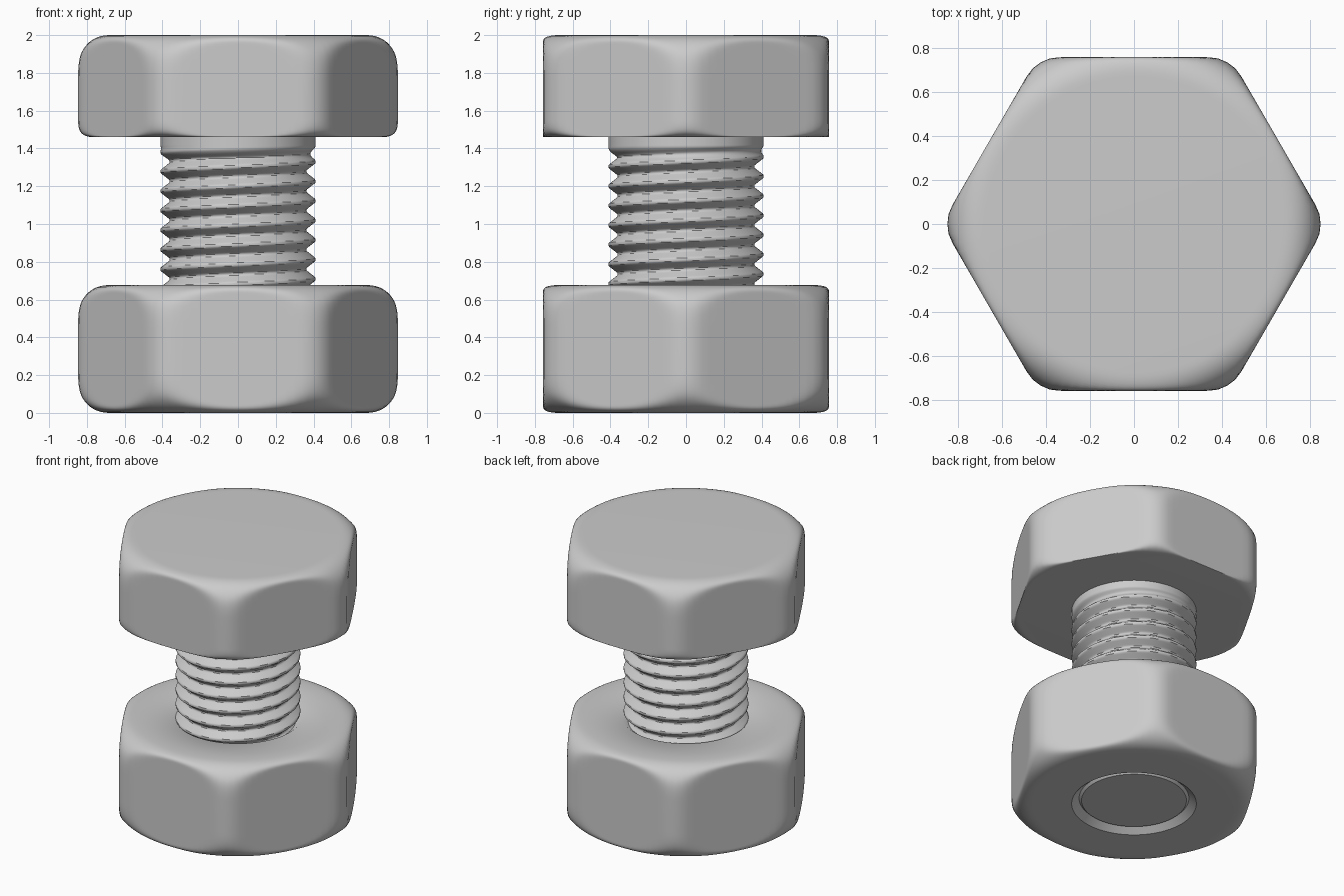
import bpy, bmesh, math

if "Cube" in bpy.data.objects:
    bpy.data.objects.remove(bpy.data.objects["Cube"])

SEG = 120
APOTHEM, FILLET = 0.757, 0.13
PITCH, CREST, ROOT = 0.1035, 0.41, 0.362


def hex_radius(t):
    """Radius of a hexagon with rounded corners, corners on the x axis."""
    step = math.pi / 3
    phi = abs((t + step / 2) % step - step / 2)
    d = (APOTHEM - FILLET) / math.cos(math.pi / 6)
    limit = math.atan2(FILLET * 0.5, d + FILLET * math.cos(math.pi / 6))
    if phi < limit:
        return d * math.cos(phi) + math.sqrt(FILLET ** 2 - (d * math.sin(phi)) ** 2)
    return APOTHEM / math.cos(math.pi / 6 - phi)


def soft_min(a, b, k=0.03):
    h = max(k - abs(a - b), 0) / k
    return min(a, b) - h * h * k / 4


def corner(z_end, z_side, rx, r=0.855, power=2.4, n=20):
    """Rounded corner of the turning profile, from the end face to the side."""
    pts = []
    for i in range(n + 1):
        a = math.pi / 2 * i / n
        s, c = math.sin(a) ** (2 / power), math.cos(a) ** (2 / power)
        pts.append((r - rx + rx * s, z_side + (z_end - z_side) * c))
    return pts


def rings_object(name, rows, radius, closed=False):
    """Skin a stack of rings; radius(r, z, angle) shapes each ring."""
    bm = bmesh.new()
    rings = []
    for r, z in rows:
        ring = []
        for j in range(SEG):
            t = 2 * math.pi * j / SEG
            q = radius(r, z, t)
            ring.append(bm.verts.new((q * math.cos(t), q * math.sin(t), z)))
        rings.append(ring)
    pairs = list(zip(rings, rings[1:]))
    if closed:
        pairs.append((rings[-1], rings[0]))
    else:
        bm.faces.new(rings[0])
        bm.faces.new(rings[-1])
    for a, b in pairs:
        for j in range(SEG):
            k = (j + 1) % SEG
            bm.faces.new((a[j], a[k], b[k], b[j]))
    bmesh.ops.recalc_face_normals(bm, faces=bm.faces)
    mesh = bpy.data.meshes.new(name)
    bm.to_mesh(mesh)
    bm.free()
    ob = bpy.data.objects.new(name, mesh)
    bpy.context.collection.objects.link(ob)
    bpy.ops.object.select_all(action='DESELECT')
    ob.select_set(True)
    bpy.context.view_layer.objects.active = ob
    bpy.ops.object.shade_smooth_by_angle(angle=math.radians(40))
    return ob


def hex_shape(r, z, t):
    return soft_min(r, hex_radius(t))


def thread_shape(r, z, t):
    # distance from the nearest crest, measured in pitches (0 to 0.5)
    u = (z - 1.33 - PITCH * t / (2 * math.pi)) / PITCH
    d = abs(u - round(u))
    depth = min(max((d - 0.08) / 0.36, 0), 1)
    fade = min(max((1.41 - z) / 0.06, 0), 1)
    thread = CREST - (CREST - ROOT) * depth * fade
    return min(thread, 0.345 + (z - 0.025))


# Bolt head: strongly rounded top, lightly rounded underside
rings_object("bolt_head",
             corner(2.0, 1.76, 0.185) + corner(1.46, 1.56, 0.09)[::-1], hex_shape)

# Threaded shank with chamfered end
N = 240
rings_object("bolt_shank",
             [(CREST, 0.025 + (1.48 - 0.025) * i / N) for i in range(N + 1)], thread_shape)

# Nut: both ends rounded, countersunk bore
bore = [(0.41, 0.0), (0.357, 0.045), (0.357, 0.63), (0.42, 0.677)]
rings_object("nut",
             bore + corner(0.677, 0.45, 0.185) + corner(0.0, 0.23, 0.185)[::-1],
             hex_shape, closed=True)
